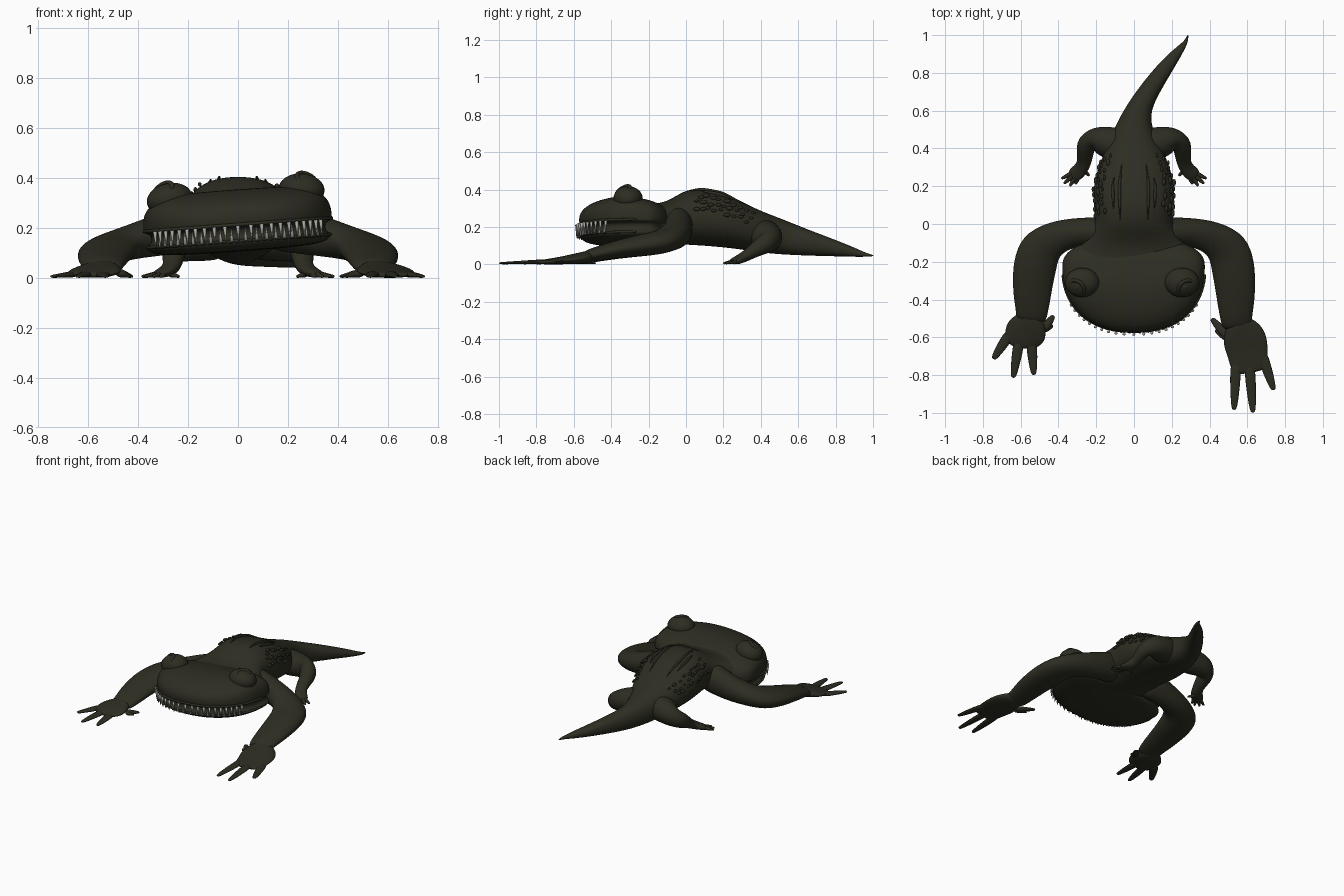
import bpy, bmesh, math, random
from mathutils import Vector, Matrix

if "Cube" in bpy.data.objects:
    bpy.data.objects.remove(bpy.data.objects["Cube"])

random.seed(4)


def material(name, rgb):
    m = bpy.data.materials.new(name)
    m.diffuse_color = (*rgb, 1)
    m.use_nodes = True
    m.node_tree.nodes["Principled BSDF"].inputs["Base Color"].default_value = m.diffuse_color
    return m


HIDE = material("dark olive hide", (0.026, 0.026, 0.016))
TOOTH = material("grey ivory teeth", (0.38, 0.38, 0.34))


def finish(name, bm, mat, subdiv=0):
    bmesh.ops.recalc_face_normals(bm, faces=bm.faces)
    me = bpy.data.meshes.new(name)
    bm.to_mesh(me)
    bm.free()
    me.materials.append(mat)
    for f in me.polygons:
        f.use_smooth = True
    ob = bpy.data.objects.new(name, me)
    bpy.context.collection.objects.link(ob)
    if subdiv:
        mod = ob.modifiers.new("smooth", 'SUBSURF')
        mod.levels = mod.render_levels = subdiv
    return ob


def loft(name, rings, mat=HIDE, subdiv=2):
    bm = bmesh.new()
    vs = [[bm.verts.new(p) for p in r] for r in rings]
    n = len(rings[0])
    for a, b in zip(vs, vs[1:]):
        for i in range(n):
            j = (i + 1) % n
            bm.faces.new((a[i], a[j], b[j], b[i]))
    bm.faces.new(vs[0])
    bm.faces.new(vs[-1])
    return finish(name, bm, mat, subdiv)


def oval(a, p):
    c, s = math.cos(a), math.sin(a)
    return (math.copysign(abs(c) ** (2 / p), c), math.copysign(abs(s) ** (2 / p), s))


def tube(name, pts, n=14, p=2.0, mat=HIDE, subdiv=2):
    """pts: x, y, z, half width, half height; sections stand upright across the path."""
    rings = []
    for i, (x, y, z, w, h) in enumerate(pts):
        a, b = pts[max(i - 1, 0)], pts[min(i + 1, len(pts) - 1)]
        t = Vector((b[0] - a[0], b[1] - a[1], 0)).normalized()
        side = Vector((t.y, -t.x, 0))
        ring = []
        for k in range(n):
            u, v = oval(2 * math.pi * k / n, p)
            ring.append(Vector((x, y, z)) + side * (u * w) + Vector((0, 0, v * h)))
        rings.append(ring)
    return loft(name, rings, mat, subdiv)


# Body and tail: y, centre x, top z, bottom z, half width
BODY = [(-.30, 0, .32, .14, .29), (-.19, 0, .322, .112, .335), (-.10, 0, .335, .108, .275),
        (-.02, 0, .392, .105, .205), (.07, 0, .415, .10, .212), (.2, 0, .388, .09, .222),
        (.32, 0, .325, .075, .185), (.42, 0, .278, .06, .14), (.5, 0, .25, .053, .105),
        (.6, .02, .207, .048, .068), (.7, .075, .168, .045, .054), (.83, .167, .118, .042, .042),
        (.92, .24, .08, .04, .024), (.965, .277, .06, .041, .01), (1.003, .286, .05, .043, .003)]
tube("body_and_tail", [(c, y, (t + b) / 2, w, (t - b) / 2) for y, c, t, b, w in BODY], 20, 2.25)


def body_point(y, ang):
    for a, b in zip(BODY, BODY[1:]):
        if a[0] <= y <= b[0]:
            k = (y - a[0]) / (b[0] - a[0])
            _, c, t, bt, w = [p + (q - p) * k for p, q in zip(a, b)]
            u, v = oval(ang, 2.25)
            return Vector((c + u * w, y, (t + bt) / 2 + v * (t - bt) / 2))


# Back ridges
for s in (-1, 1):
    for deg, y0, y1 in ((72, .02, .32), (62, .08, .25)):
        ang = math.radians(90 + s * (deg - 90))
        pts = []
        for i in range(9):
            k = i / 8
            q = body_point(y0 + (y1 - y0) * k, ang)
            r = .002 + .007 * math.sin(math.pi * k)
            pts.append((q.x, q.y, q.z - .002, r, r * 1.3))
        tube("back_ridge", pts, 8, subdiv=1)

# Flank scutes, irregular rows of low bumps
bm = bmesh.new()
for s in (-1, 1):
    for row, deg in enumerate((14, 28, 42)):
        for i in range(9):
            ang = math.radians(deg + random.uniform(-4, 4))
            ang = ang if s > 0 else math.pi - ang
            q = body_point(.05 + .035 * i + .012 * row + random.uniform(-.008, .008), ang)
            f = random.uniform(.7, 1.15)
            mat = Matrix.Translation(q) @ Matrix.Diagonal((.009 * f, .018 * f, .010 * f, 1))
            bmesh.ops.create_icosphere(bm, subdivisions=2, radius=1, matrix=mat)
finish("flank_scutes", bm, HIDE)

# Head: stacked plan outlines with a mouth groove, top sloping to the neck, rolled slightly
PIVOT = Vector((0, -.3, .2))
ROLL = Matrix.Translation(PIVOT) @ Matrix.Rotation(math.radians(-4.2), 4, 'Y') @ Matrix.Translation(-PIVOT)


def outline(a, sx=1.0, sy=1.0):
    c, v = oval(a, 2.3)
    return c * .38 * sx, -.22 + v * (.15 if v > 0 else .35) * sy


LEVELS = [(.106, .3, .3), (.108, .62, .62), (.115, .85, .86), (.129, .95, .955), (.145, .975, .975),
          (.157, .97, .97), (.161, .92, .92), (.198, .92, .92), (.203, .985, .985), (.215, 1.0, 1.005),
          (.25, 1.0, 1.015), (.285, .985, .975), (.315, .94, .87), (.342, .82, .68), (.356, .6, .42),
          (.361, .25, .18)]
rings = []
for z, sx, sy in LEVELS:
    ring = []
    for k in range(32):
        x, y = outline(2 * math.pi * k / 32, sx, sy)
        drop = .22 * max(0, y + .32) * max(0, z - .2) / .16
        ring.append((x, y, z - drop))
    rings.append(ring)
head = loft("head", rings)
head.matrix_world = ROLL

# Teeth: upper pointing down, lower pointing up, between them
bm = bmesh.new()
N = 40
for i in range(N + 1):
    a = math.radians(212 + 116 * i / N)
    up = i % 2 == 0
    x, y = outline(a, 1.01, 1.04) if up else outline(a, .985, 1.005)
    z = .177 if up else .172
    depth = .066 if up else .05
    m = Matrix.Translation((x, y, z))
    if up:
        m = m @ Matrix.Rotation(math.pi, 4, 'X')
    bmesh.ops.create_cone(bm, cap_ends=True, segments=7, radius1=.0085, radius2=.002, depth=depth, matrix=m)
teeth = finish("teeth", bm, TOOTH)
teeth.matrix_world = ROLL

# Lip folds along the upper and lower jaw
for z, sc, name in ((.213, 1.0, "upper_lip"), (.148, .975, "lower_lip")):
    pts = []
    for i in range(25):
        x, y = outline(math.radians(185 + 170 * i / 24), sc, sc)
        pts.append((x, y, z, .008, .008))
    tube(name, pts, 8, subdiv=1).matrix_world = ROLL

# Eyes: bulging mound, lid ring and eyeball
for s in (-1, 1):
    bm = bmesh.new()
    base = Vector((s * .265, -.31, .335))
    tilt = Matrix.Rotation(s * math.radians(8), 4, 'Y')
    m = Matrix.Translation(base) @ tilt @ Matrix.Diagonal((.092, .078, .064, 1))
    bmesh.ops.create_uvsphere(bm, u_segments=28, v_segments=18, radius=1, matrix=m)
    finish("eye_mound", bm, HIDE).matrix_world = ROLL
    d = Vector((s * .45, -.5, .7)).normalized()
    c = base + d * .05
    bm = bmesh.new()
    m = Matrix.Translation(c - d * .016) @ Matrix.Diagonal((.036, .036, .036, 1))
    bmesh.ops.create_uvsphere(bm, u_segments=20, v_segments=14, radius=1, matrix=m)
    finish("eyeball", bm, HIDE).matrix_world = ROLL
    q = d.to_track_quat('Z', 'Y').to_matrix().to_4x4()
    rings = []
    for i in range(25):
        a = 2 * math.pi * i / 24
        ring = []
        for k in range(8):
            b = 2 * math.pi * k / 8
            r = .043 + .011 * math.cos(b)
            ring.append(c + q @ Vector((r * math.cos(a), r * math.sin(a), .011 * math.sin(b))))
        rings.append(ring)
    loft("eyelid_ring", rings, subdiv=1).matrix_world = ROLL


def digit(name, a, b, z, r):
    """Tapered finger from a to b with a blunt claw tip."""
    pts = []
    for k, f in ((0, 1), (.35, 1.0), (.7, .8), (.94, .55), (1, .3)):
        pts.append((a[0] + (b[0] - a[0]) * k, a[1] + (b[1] - a[1]) * k,
                    z + (.006 - z) * k, r * f, (z + (.006 - z) * k) * .95))
    tube(name, pts, 10, subdiv=1)


# Front arms
ARM = [(.10, -.05, .22, .09, .105), (.2, -.045, .205, .082, .105), (.3, -.04, .178, .075, .09),
       (.42, -.07, .148, .092, .073), (.5, -.13, .12, .12, .066), (.525, -.22, .105, .118, .062),
       (.535, -.32, .09, .11, .054), (.54, -.42, .07, .10, .045), (.54, -.5, .052, .085, .038),
       (.55, -.56, .035, .08, .03)]
tube("right_front_arm", ARM, 16)
tube("left_front_arm", [(-x, y * (.94 if y < -.3 else 1), z, w, h) for x, y, z, w, h in ARM], 16)

# Front hands: palm and fingers, the right one stretched further forward
tube("right_palm", [(.545, -.50, .045, .05, .035), (.57, -.56, .034, .105, .032), (.59, -.62, .026, .122, .026),
                    (.605, -.70, .018, .108, .018), (.61, -.765, .013, .10, .013), (.615, -.79, .011, .06, .009)])
for a, b in (((.54, -.72), (.53, -.985)), ((.61, -.73), (.63, -1.0)), ((.675, -.68), (.74, -.88))):
    digit("right_finger", a, b, .016, .03)
digit("right_thumb", (.50, -.60), (.41, -.50), .022, .026)
digit("right_spur", (.50, -.61), (.43, -.56), .02, .02)

tube("left_palm", [(-.53, -.47, .045, .05, .035), (-.555, -.53, .034, .10, .032), (-.575, -.575, .025, .115, .025),
                   (-.59, -.62, .018, .10, .017), (-.595, -.66, .011, .06, .009)])
for a, b in (((-.545, -.60), (-.53, -.80)), ((-.605, -.60), (-.64, -.815)), ((-.65, -.57), (-.745, -.715))):
    digit("left_finger", a, b, .016, .03)
digit("left_thumb", (-.48, -.56), (-.425, -.485), .022, .024)
digit("left_spur", (-.48, -.56), (-.43, -.535), .02, .02)

# Hind legs, feet and toes
LEG = [(.04, .41, .16, .10, .09), (.14, .43, .15, .088, .085), (.215, .45, .138, .07, .072),
       (.255, .425, .115, .058, .06), (.26, .37, .085, .045, .05), (.262, .325, .05, .038, .036),
       (.285, .285, .028, .04, .026), (.315, .26, .018, .042, .017), (.335, .245, .011, .025, .009)]
for s, side in ((1, "right"), (-1, "left")):
    tube(side + "_hind_leg", [(s * x, y, z, w, h) for x, y, z, w, h in LEG])
    for a, b in (((.325, .27), (.385, .24)), ((.325, .255), (.372, .213)),
                 ((.31, .25), (.34, .20)), ((.295, .25), (.31, .21)), ((.275, .29), (.235, .255))):
        digit(side + "_toe", (s * a[0], a[1]), (s * b[0], b[1]), .015, .013)
